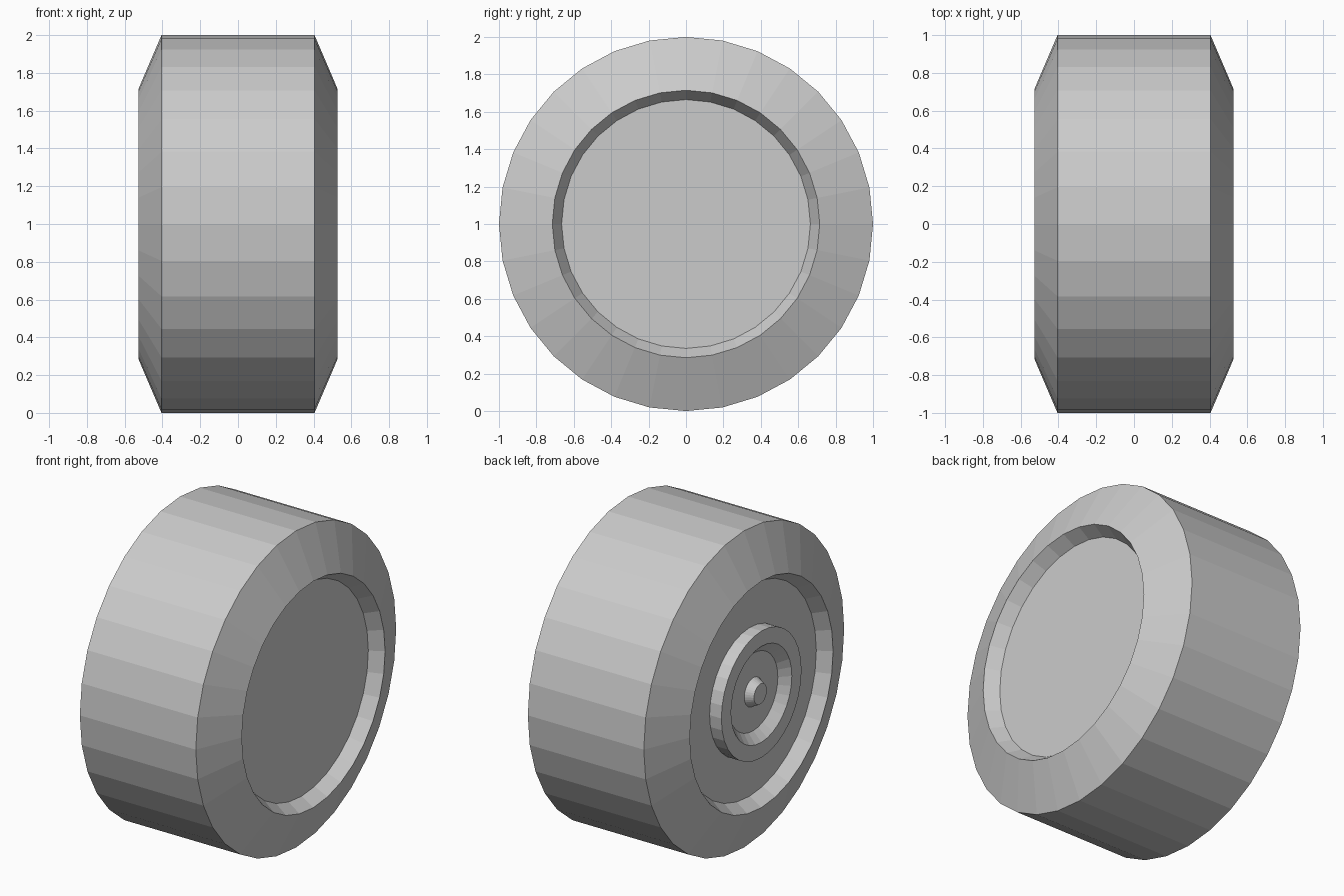
import bpy
import bmesh
from math import cos, sin, tau

cube = bpy.data.objects.get("Cube")
if cube:
    bpy.data.objects.remove(cube, do_unlink=True)

SIDES = 32

# Dimensions along the axle (x) and radii
SHOULDER, LIP, FLOOR = 0.405, 0.527, 0.445
LIP_R, FLOOR_R, HUB_R = 0.715, 0.665, 0.4
DISH, DISH_R, PIN_R = 0.47, 0.245, 0.09

grey = bpy.data.materials.new("plain_grey")
grey.use_nodes = True
colour = (0.6, 0.6, 0.6, 1)
grey.diffuse_color = colour
grey.node_tree.nodes["Principled BSDF"].inputs["Base Color"].default_value = colour


def lathe(name, profile, cap_start=False, cap_end=False):
    """Turn (x, radius) points around the axle; flat faces, optional caps."""
    bm = bmesh.new()
    rings = []
    for x, r in profile:
        rings.append([bm.verts.new((x, r * cos(tau * i / SIDES),
                                    1 + r * sin(tau * i / SIDES)))
                      for i in range(SIDES)])
    for a, b in zip(rings, rings[1:]):
        for i in range(SIDES):
            j = (i + 1) % SIDES
            bm.faces.new((a[i], a[j], b[j], b[i]))
    if cap_start:
        bm.faces.new(rings[0][::-1])
    if cap_end:
        bm.faces.new(rings[-1])
    mesh = bpy.data.meshes.new(name)
    bm.to_mesh(mesh)
    bm.free()
    mesh.materials.append(grey)
    obj = bpy.data.objects.new(name, mesh)
    bpy.context.collection.objects.link(obj)
    return obj


# Tyre with tapered sidewalls and sloped recess walls
half = [(SHOULDER, 1), (LIP, LIP_R), (FLOOR, FLOOR_R)]
lathe("tyre", [(-x, r) for x, r in reversed(half)] + half)

# Plain disc on the inner side
lathe("inner_disc", [(FLOOR, FLOOR_R)], cap_end=True)

# Wheel plate around the hub on the outer side
lathe("outer_plate", [(-FLOOR, HUB_R), (-FLOOR, FLOOR_R)])

# Raised hub ring with a dished centre
lathe("hub_ring", [(-DISH, PIN_R), (-DISH, DISH_R), (-LIP, 0.303),
                   (-LIP, HUB_R), (-FLOOR, HUB_R)])

# Tapered axle pin
lathe("axle_pin", [(-0.52, 0.064), (-DISH, PIN_R)], cap_start=True)
